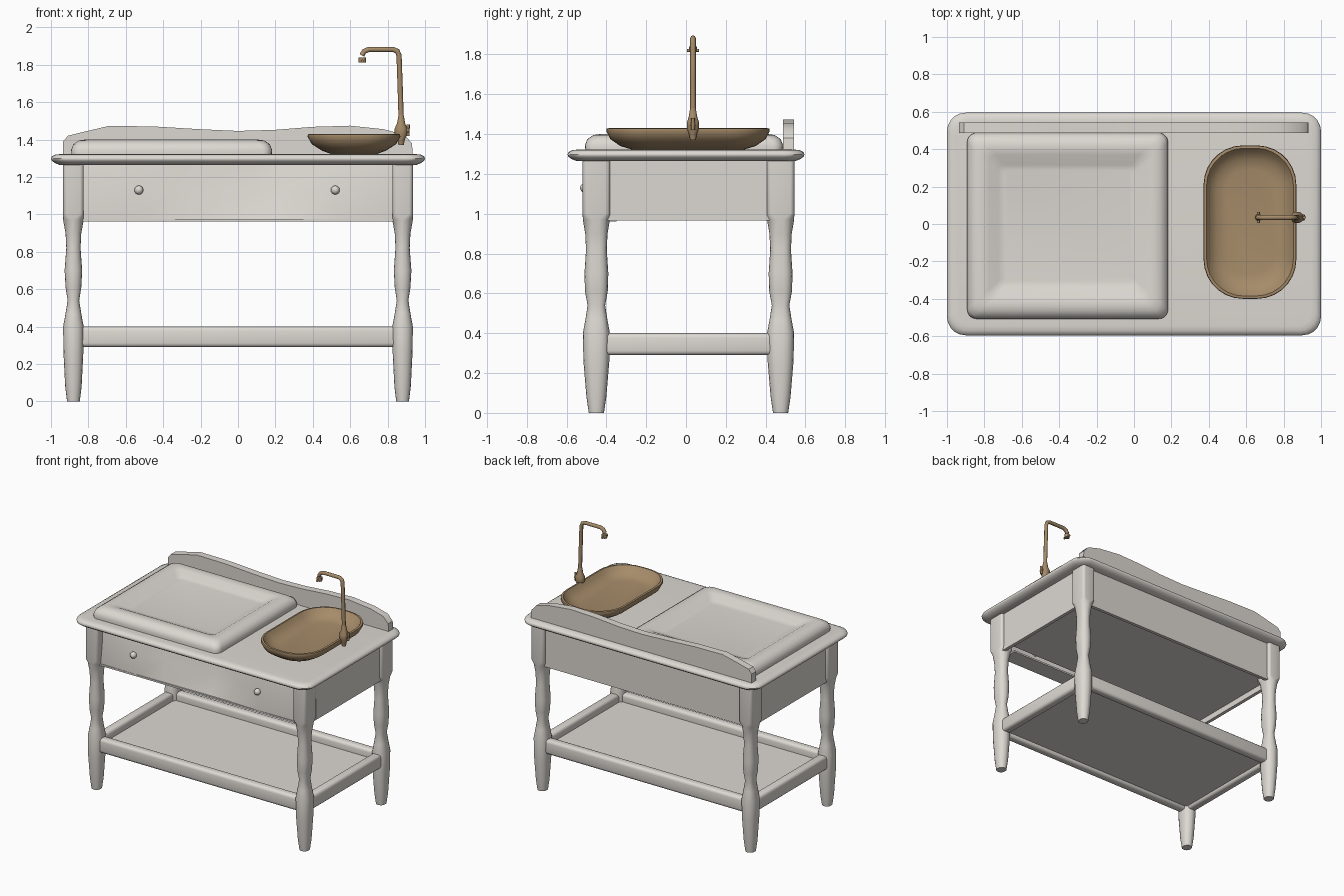
import bpy, bmesh, math
from mathutils import Vector

if "Cube" in bpy.data.objects:
    bpy.data.objects.remove(bpy.data.objects["Cube"], do_unlink=True)


def material(name, rgb):
    m = bpy.data.materials.new(name)
    m.use_nodes = True
    m.diffuse_color = (*rgb, 1)
    m.node_tree.nodes["Principled BSDF"].inputs["Base Color"].default_value = (*rgb, 1)
    return m


CREAM = material("cream paint", (0.72, 0.69, 0.645))
BRONZE = material("bronze", (0.38, 0.26, 0.142))


def finish(name, bm, mat, angle=35):
    bmesh.ops.recalc_face_normals(bm, faces=bm.faces)
    mesh = bpy.data.meshes.new(name)
    bm.to_mesh(mesh)
    bm.free()
    mesh.materials.append(mat)
    ob = bpy.data.objects.new(name, mesh)
    bpy.context.collection.objects.link(ob)
    bpy.ops.object.select_all(action="DESELECT")
    ob.select_set(True)
    bpy.context.view_layer.objects.active = ob
    bpy.ops.object.shade_smooth_by_angle(angle=math.radians(angle))
    return ob


def loft(name, centre, rings, mat, seg=5, angle=35):
    """Skin stacked rounded rectangles given as (half x, half y, corner radius, z)."""
    bm = bmesh.new()
    loops = []
    for hx, hy, r, z in rings:
        loop = []
        for corner, (sx, sy) in enumerate([(1, 1), (-1, 1), (-1, -1), (1, -1)]):
            for i in range(seg + 1):
                a = math.pi / 2 * (corner + i / seg)
                loop.append(bm.verts.new((centre[0] + sx * (hx - r) + r * math.cos(a),
                                          centre[1] + sy * (hy - r) + r * math.sin(a), z)))
        loops.append(loop)
    n = len(loops[0])
    for low, high in zip(loops, loops[1:]):
        for i in range(n):
            j = (i + 1) % n
            bm.faces.new((low[i], low[j], high[j], high[i]))
    bm.faces.new(loops[0])
    bm.faces.new(loops[-1])
    return finish(name, bm, mat, angle)


def box(name, lo, hi, mat, bevel=0.0):
    bm = bmesh.new()
    bmesh.ops.create_cube(bm, size=1)
    lo, hi = Vector(lo), Vector(hi)
    for v in bm.verts:
        v.co = (lo + hi) / 2 + v.co * (hi - lo)
    if bevel:
        bmesh.ops.bevel(bm, geom=bm.edges[:], offset=bevel, segments=3,
                        profile=0.5, affect="EDGES")
    return finish(name, bm, mat)


def tube(name, points, radius, mat):
    curve = bpy.data.curves.new(name, "CURVE")
    curve.dimensions = "3D"
    curve.bevel_depth = radius
    curve.bevel_resolution = 2
    curve.use_fill_caps = True
    spline = curve.splines.new("POLY")
    spline.points.add(len(points) - 1)
    for p, co in zip(spline.points, points):
        p.co = (*co, 1)
    curve.materials.append(mat)
    ob = bpy.data.objects.new(name, curve)
    bpy.context.collection.objects.link(ob)
    return ob


# Legs: turned below, square post beside the apron
LEG_X, FRONT_Y, BACK_Y = 0.88, -0.45, 0.475
leg_profile = [(0.034, 0.038, 0), (0.044, 0.05, 0.08), (0.053, 0.065, 0.26),
               (0.055, 0.068, 0.4), (0.042, 0.055, 0.47), (0.031, 0.044, 0.54),
               (0.042, 0.057, 0.61), (0.047, 0.06, 0.7), (0.038, 0.052, 0.82),
               (0.042, 0.056, 0.9), (0.055, 0.068, 0.97)]
for side, sx in (("right", -1), ("left", 1)):
    for end, y in (("front", FRONT_Y), ("back", BACK_Y)):
        rings = [(hx, hy, hx * 0.95, z) for hx, hy, z in leg_profile]
        rings += [(0.055, 0.069, 0.02, 1.0), (0.055, 0.069, 0.02, 1.28)]
        loft(f"{end}_{side}_leg", (sx * LEG_X, y), rings, CREAM, seg=4, angle=50)

# Apron: carcass with a recessed underside, and skirts on the sides and back
box("carcass", (-0.9, -0.36, 1.01), (0.9, 0.51, 1.28), CREAM)
box("back_apron", (-0.86, 0.495, 0.965), (0.86, 0.52, 1.28), CREAM)
for side, sx in (("right", -1), ("left", 1)):
    x = sx * 0.902
    box(f"{side}_apron", (x - 0.013, -0.42, 0.965), (x + 0.013, 0.45, 1.28), CREAM)

# Front panel: two drawer fronts raised to their knobs, hollow between them
columns = [-0.84, -0.53, -0.3, 0.1, 0.27, 0.52, 0.84]
depths = {0.97: [0.48, 0.485, 0.48, 0.475, 0.475, 0.485, 0.48],
          1.13: [0.46, 0.505, 0.435, 0.42, 0.42, 0.505, 0.46],
          1.28: [0.46, 0.455, 0.41, 0.4, 0.4, 0.455, 0.46]}
bm = bmesh.new()
grid = [[bm.verts.new((x, -d, z)) for x, d in zip(columns, row)]
        for z, row in depths.items()]
for a, b in zip(grid, grid[1:]):
    for i in range(len(columns) - 1):
        bm.faces.new((a[i], a[i + 1], b[i + 1], b[i]))
finish("drawer_fronts", bm, CREAM, 60)
box("front_lip", (-0.84, -0.487, 0.962), (0.84, -0.35, 0.975), CREAM)
for side, x in (("right", -0.53), ("left", 0.52)):
    bm = bmesh.new()
    bmesh.ops.create_uvsphere(bm, u_segments=12, v_segments=8, radius=0.024)
    bmesh.ops.translate(bm, verts=bm.verts, vec=(x, -0.508, 1.13))
    finish(f"{side}_drawer_knob", bm, CREAM, 60)

# Lower rails and shelf
for end, y in (("front", FRONT_Y), ("back", BACK_Y)):
    box(f"{end}_rail", (-0.86, y - 0.035, 0.29), (0.86, y + 0.035, 0.4), CREAM, 0.022)
for side, sx in (("right", -1), ("left", 1)):
    x = sx * LEG_X
    box(f"{side}_rail", (x - 0.035, -0.42, 0.29), (x + 0.035, 0.45, 0.4), CREAM, 0.022)
box("shelf", (-0.87, -0.44, 0.315), (0.87, 0.465, 0.34), CREAM)

# Table top with a moulded edge
loft("table_top", (0, 0), [(0.955, 0.55, 0.07, 1.265), (0.98, 0.575, 0.09, 1.275),
                           (0.997, 0.592, 0.1, 1.288), (1.0, 0.595, 0.1, 1.298),
                           (0.995, 0.59, 0.1, 1.31), (0.975, 0.57, 0.09, 1.32),
                           (0.95, 0.545, 0.07, 1.322)], CREAM, angle=45)

# Backsplash with a wavy top
outline = [(-0.935, 1.31), (-0.935, 1.39), (-0.91, 1.42), (-0.83, 1.44), (-0.69, 1.473),
           (-0.45, 1.47), (-0.2, 1.455), (0, 1.446), (0.2, 1.452), (0.4, 1.468),
           (0.6, 1.474), (0.78, 1.455), (0.89, 1.425), (0.93, 1.38), (0.935, 1.31)]
bm = bmesh.new()
face = bm.faces.new([bm.verts.new((x, 0.487, z)) for x, z in outline])
out = bmesh.ops.extrude_face_region(bm, geom=[face])
bmesh.ops.translate(bm, vec=(0, 0.055, 0),
                    verts=[v for v in out["geom"] if isinstance(v, bmesh.types.BMVert)])
finish("backsplash", bm, CREAM)

# Changing pad: raised rounded border around a shallow well
loft("changing_pad", (-0.355, -0.01), [(0.535, 0.495, 0.05, 1.315), (0.537, 0.497, 0.05, 1.345),
                                       (0.525, 0.485, 0.05, 1.375), (0.495, 0.455, 0.05, 1.395),
                                       (0.46, 0.42, 0.04, 1.4), (0.42, 0.38, 0.04, 1.393),
                                       (0.37, 0.325, 0.03, 1.365), (0.34, 0.3, 0.03, 1.36)],
     CREAM, angle=40)

# Basin
loft("basin", (0.62, 0.01), [(0.12, 0.28, 0.11, 1.322), (0.17, 0.34, 0.15, 1.34),
                             (0.225, 0.39, 0.19, 1.375), (0.248, 0.41, 0.21, 1.415),
                             (0.246, 0.408, 0.21, 1.428), (0.232, 0.395, 0.2, 1.43),
                             (0.215, 0.375, 0.185, 1.405), (0.18, 0.335, 0.15, 1.375),
                             (0.13, 0.28, 0.11, 1.365)], BRONZE, seg=7, angle=50)

# Tap
TAP_Y = 0.035
loft("tap_base", (0.872, TAP_Y), [(0.014, 0.014, 0.013, 1.37), (0.02, 0.02, 0.019, 1.4),
                                  (0.034, 0.03, 0.029, 1.43), (0.034, 0.03, 0.029, 1.46),
                                  (0.022, 0.022, 0.021, 1.485), (0.014, 0.014, 0.013, 1.53)],
     BRONZE, seg=4, angle=50)
tube("tap_handle", [(0.86, TAP_Y, 1.445), (0.912, TAP_Y, 1.45)], 0.016, BRONZE)
tube("tap_handle_bar", [(0.908, TAP_Y, 1.42), (0.91, TAP_Y, 1.48)], 0.009, BRONZE)
tube("tap_pipe", [(0.874, TAP_Y, 1.45), (0.868, TAP_Y, 1.65), (0.861, TAP_Y, 1.85),
                  (0.852, TAP_Y, 1.872), (0.83, TAP_Y, 1.882), (0.7, TAP_Y, 1.882),
                  (0.675, TAP_Y, 1.872), (0.662, TAP_Y, 1.85)], 0.014, BRONZE)
tube("tap_nozzle", [(0.665, TAP_Y, 1.84), (0.665, TAP_Y, 1.812)], 0.02, BRONZE)
tube("tap_nozzle_bar", [(0.665, 0.005, 1.82), (0.665, 0.065, 1.82)], 0.008, BRONZE)
